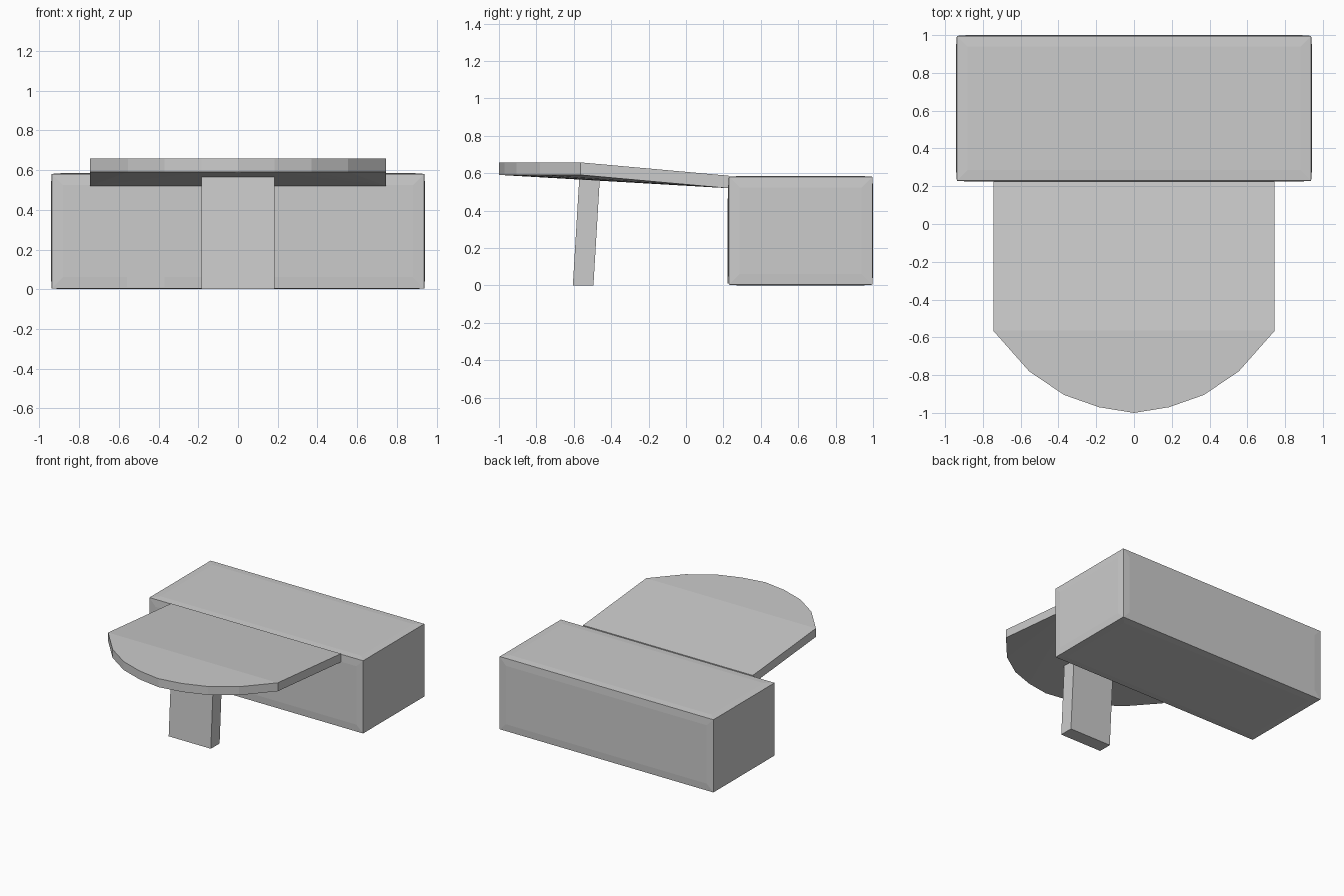
import bpy, bmesh

if "Cube" in bpy.data.objects:
    bpy.data.objects.remove(bpy.data.objects["Cube"])


def make_object(name, bm):
    bmesh.ops.recalc_face_normals(bm, faces=bm.faces)
    mesh = bpy.data.meshes.new(name)
    bm.to_mesh(mesh)
    bm.free()
    obj = bpy.data.objects.new(name, mesh)
    bpy.context.collection.objects.link(obj)
    return obj


def box(name, x, y, z, lean=0.0, bulge=0.0):
    """Box from min/max ranges; lean shifts the top in y, bulge pushes faces out."""
    bm = bmesh.new()
    bmesh.ops.create_cube(bm, size=1)
    for v in bm.verts:
        top = v.co.z > 0
        v.co = (x[v.co.x > 0], y[v.co.y > 0] + lean * top, z[top])
    if bulge:
        bmesh.ops.inset_individual(bm, faces=bm.faces[:], thickness=0.08, depth=bulge)
    return make_object(name, bm)


# Main building, with very slightly swollen faces
box("building", (-0.938, 0.938), (0.229, 0.996), (0.004, 0.581), bulge=0.004)

# Door and window panels on the front wall
box("door", (-0.56, -0.37), (0.222, 0.24), (0.01, 0.465))
box("window", (0.18, 0.555), (0.222, 0.24), (0.18, 0.465))

# Leaning support under the canopy
box("canopy_post", (-0.185, 0.185), (-0.605, -0.495), (0, 0.568), lean=0.034)

# Canopy: sloped deck, level rounded nose, underside fanned from the tip
right = [(0.745, -0.565), (0.555, -0.78), (0.37, -0.905), (0.185, -0.97)]
arc = right + [(0, -1.0)] + [(-x, y) for x, y in reversed(right)]
outline = [(0.745, 0.226)] + arc + [(-0.745, 0.226)]
n = len(outline)
tip = n // 2

bm = bmesh.new()
top, bottom = [], []
for i, (x, y) in enumerate(outline):
    z = 0.587 if i in (0, n - 1) else 0.658
    top.append(bm.verts.new((x, y, z)))
    bottom.append(bm.verts.new((x, y, z - 0.067)))
bm.faces.new((top[0], top[1], top[-2], top[-1]))
bm.faces.new(top[1:-1])
for i in range(n):
    j = (i + 1) % n
    bm.faces.new((top[i], top[j], bottom[j], bottom[i]))
bm.faces.new((bottom[0], bottom[tip], bottom[-1]))
for i in range(1, tip):
    bm.faces.new((bottom[0], bottom[i], bottom[i + 1]))
    bm.faces.new((bottom[-1], bottom[n - 1 - i], bottom[n - 2 - i]))
make_object("canopy", bm)
